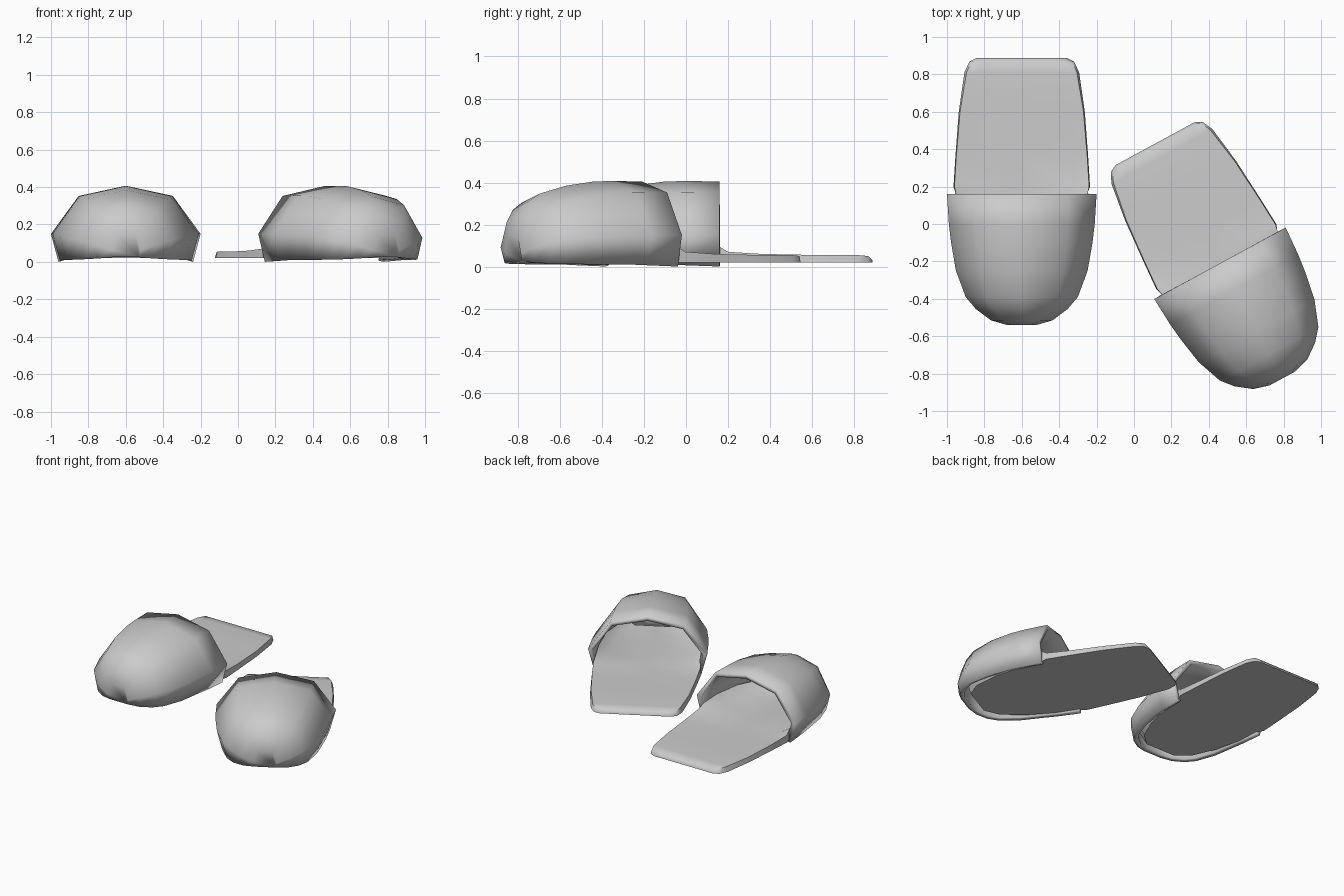
import bpy, bmesh, math
from mathutils import Matrix

if "Cube" in bpy.data.objects:
    bpy.data.objects.remove(bpy.data.objects["Cube"])


def loft(name, sections, closed):
    """Skin a list of equal-length point rings; cap both ends when closed."""
    bm = bmesh.new()
    rings = [[bm.verts.new(p) for p in s] for s in sections]
    n = len(rings[0])
    for a, b in zip(rings, rings[1:]):
        for i in range(n if closed else n - 1):
            j = (i + 1) % n
            bm.faces.new((a[i], a[j], b[j], b[i]))
    bm.faces.new(rings[-1])
    if closed:
        bm.faces.new(rings[0][::-1])
        bmesh.ops.recalc_face_normals(bm, faces=bm.faces)
    else:
        bm.normal_update()
        # the crown faces must point upward
        if sum(f.normal.z * f.calc_area() for f in bm.faces) < 0:
            bmesh.ops.reverse_faces(bm, faces=bm.faces)
    me = bpy.data.meshes.new(name)
    bm.to_mesh(me)
    bm.free()
    ob = bpy.data.objects.new(name, me)
    bpy.context.collection.objects.link(ob)
    return ob


def mirrored(half, y):
    """half: (x, z) points from the side to the middle."""
    left = [(-x, y, z) for x, z in half]
    right = [(x, y, z) for x, z in reversed(half) if x > 0]
    return left + right


# vamp stations: y, half width, crown height, rim height
VAMP = [(.16, .40, .405, .0), (.0, .39, .407, .006), (-.10, .378, .405, .01),
        (-.25, .352, .385, .01), (-.39, .30, .348, .012), (-.455, .245, .31, .014),
        (-.515, .165, .245, .018), (-.54, .08, .17, .025)]
# sole stations: y, bottom half width, top half width, edge height, middle height
SOLE = [(.888, .24, .225, .03, .03), (.868, .28, .27, .05, .05), (.81, .307, .295, .055, .055),
        (.60, .337, .33, .055, .055), (.36, .355, .35, .06, .056), (.20, .365, .36, .07, .058),
        (.15, .345, .35, .10, .06), (.0, .325, .345, .11, .06), (-.20, .28, .315, .11, .06),
        (-.36, .21, .255, .10, .06), (-.44, .12, .19, .09, .06)]


def slipper(side, placement):
    # vamp: closed toe shell with a faceted arch
    rings = []
    for y, w, h, rim in VAMP:
        half = [(w * .90, rim), (w, h * .37), (w * .63, h * .87), (0, h)]
        ring = mirrored(half, y)
        # tuck the rim back a little at the toe
        if y < -.5:
            for k in (0, -1):
                x, yy, z = ring[k]
                ring[k] = (x, yy + .012, z)
        rings.append(ring)
    vamp = loft(side + "_toe_upper", rings, False)
    sol = vamp.modifiers.new("thickness", 'SOLIDIFY')
    sol.thickness, sol.offset = .03, -1

    # sole: flat base with a shallow dished top
    rings = []
    for y, b, t, ze, zc in SOLE:
        rings.append(mirrored([(b, .02), (t, ze), (t * .82, zc), (0, zc)], y))
    sole = loft(side + "_sole", rings, True)

    for ob in (vamp, sole):
        ob.data.transform(placement)
        bpy.ops.object.select_all(action='DESELECT')
        ob.select_set(True)
        bpy.context.view_layer.objects.active = ob
        bpy.ops.object.shade_smooth_by_angle(angle=math.radians(50))


# the pair: one straight, one turned outward
slipper("left", Matrix.Translation((-.6, 0, 0)))
slipper("right", Matrix.Translation((.536, -.351, 0)) @ Matrix.Rotation(math.radians(28.5), 4, 'Z'))
